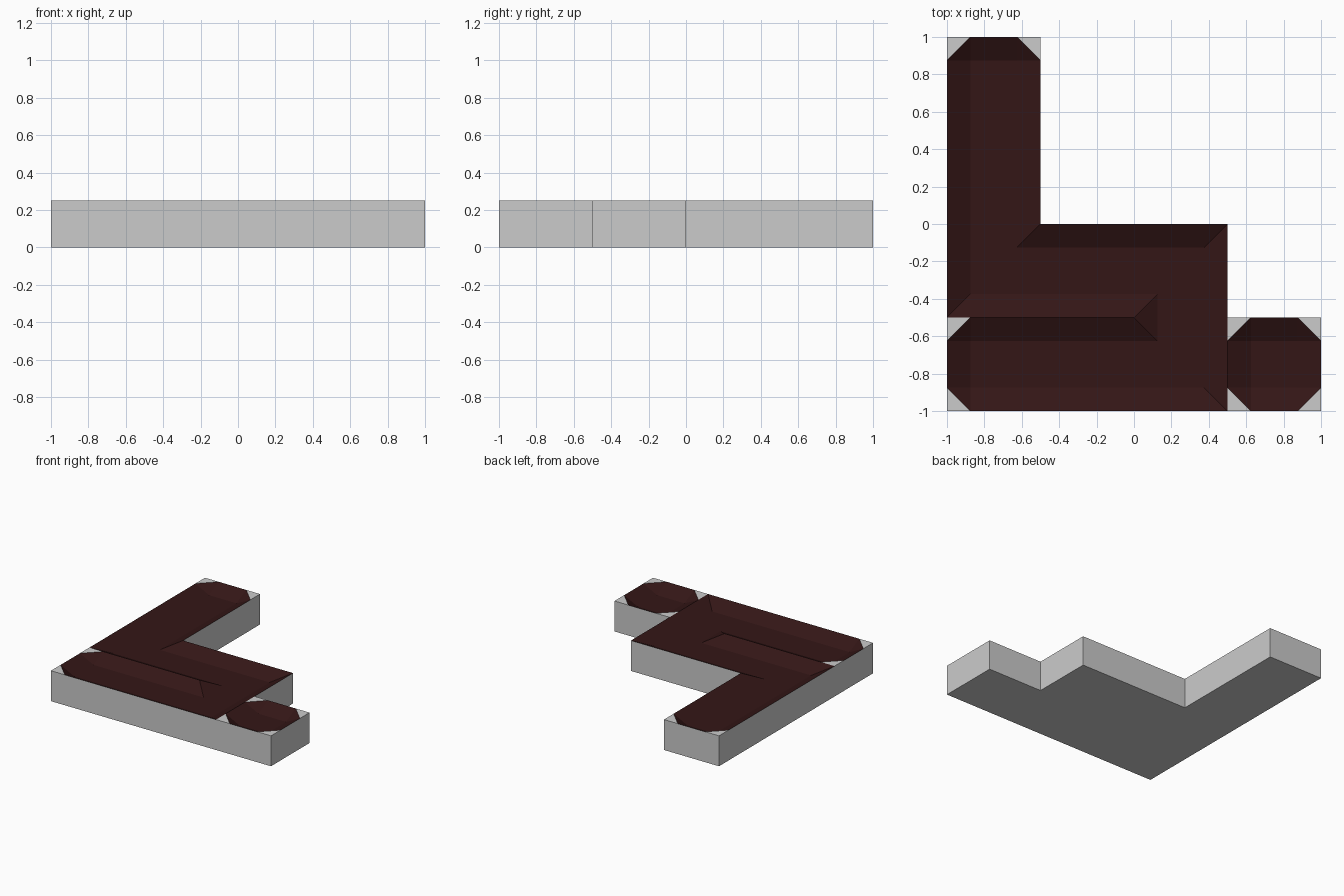
import bpy, bmesh

if "Cube" in bpy.data.objects:
    bpy.data.objects.remove(bpy.data.objects["Cube"])

TOP, DEPTH, INSET = 0.25, 0.0625, 0.125


def finish(name, bm, color=None):
    bmesh.ops.remove_doubles(bm, verts=bm.verts, dist=1e-5)
    mesh = bpy.data.meshes.new(name)
    bm.to_mesh(mesh)
    bm.free()
    obj = bpy.data.objects.new(name, mesh)
    bpy.context.collection.objects.link(obj)
    if color:
        mat = bpy.data.materials.new(name)
        mat.diffuse_color = color
        mat.use_nodes = True
        mat.node_tree.nodes["Principled BSDF"].inputs["Base Color"].default_value = mat.diffuse_color
        mesh.materials.append(mat)
    return obj


def face(bm, pts):
    bm.faces.new([bm.verts.new(p) for p in pts])


def toward(a, b):
    """Point INSET away from a on the way to b."""
    dx, dy = b[0] - a[0], b[1] - a[1]
    length = (dx * dx + dy * dy) ** 0.5
    return (a[0] + dx / length * INSET, a[1] + dy / length * INSET, TOP)


def channel(name, corners, block):
    """Sunken tray. Corner: x, y, inward x sign, inward y sign, chamfered."""
    bm = bmesh.new()
    n = len(corners)
    rims, floor = [], []
    for i, (x, y, sx, sy, cut) in enumerate(corners):
        low = (x + sx * INSET, y + sy * INSET, TOP - DEPTH)
        floor.append(low)
        if cut:
            a = toward((x, y), corners[i - 1])
            b = toward((x, y), corners[(i + 1) % n])
            rims.append((a, b))
            face(bm, (a, b, low))
            face(block, ((x, y, TOP), b, a))      # flat corner of the block
        else:
            rims.append(((x, y, TOP),) * 2)
    # Sloping banks
    for i in range(n):
        j = (i + 1) % n
        a, b = rims[i][1], rims[j][0]
        if a == b:
            face(bm, (a, floor[j], floor[i]))
        else:
            face(bm, (a, b, floor[j], floor[i]))
    # Flat channel bottom
    face(bm, floor)
    finish(name, bm, (0.034, 0.008, 0.008, 1))


# Block: stepped outline with walls and underside
outline = [(-1, -1), (1, -1), (1, -.5), (.5, -.5), (.5, 0), (-.5, 0), (-.5, 1), (-1, 1)]
block = bmesh.new()
for i, a in enumerate(outline):
    b = outline[(i + 1) % len(outline)]
    face(block, ((*a, 0), (*b, 0), (*b, TOP), (*a, TOP)))
face(block, [(*p, 0) for p in reversed(outline)])

# Winding channel folded around a thin ridge
channel("winding_channel", [
    (-1, 1, 1, -1, True), (-1, -.5, 1, 1, False),
    (0, -.5, 1, 1, False), (0, -.5, 1, -1, False),
    (-1, -.5, 1, -1, True), (-1, -1, 1, 1, True),
    (.5, -1, -1, 1, False), (.5, 0, -1, -1, False),
    (-.5, 0, -1, -1, False), (-.5, 1, -1, -1, True)], block)

# Separate eight-sided basin
channel("basin", [
    (.5, -.5, 1, -1, True), (.5, -1, 1, 1, True),
    (1, -1, -1, 1, True), (1, -.5, -1, -1, True)], block)

finish("block", block)
